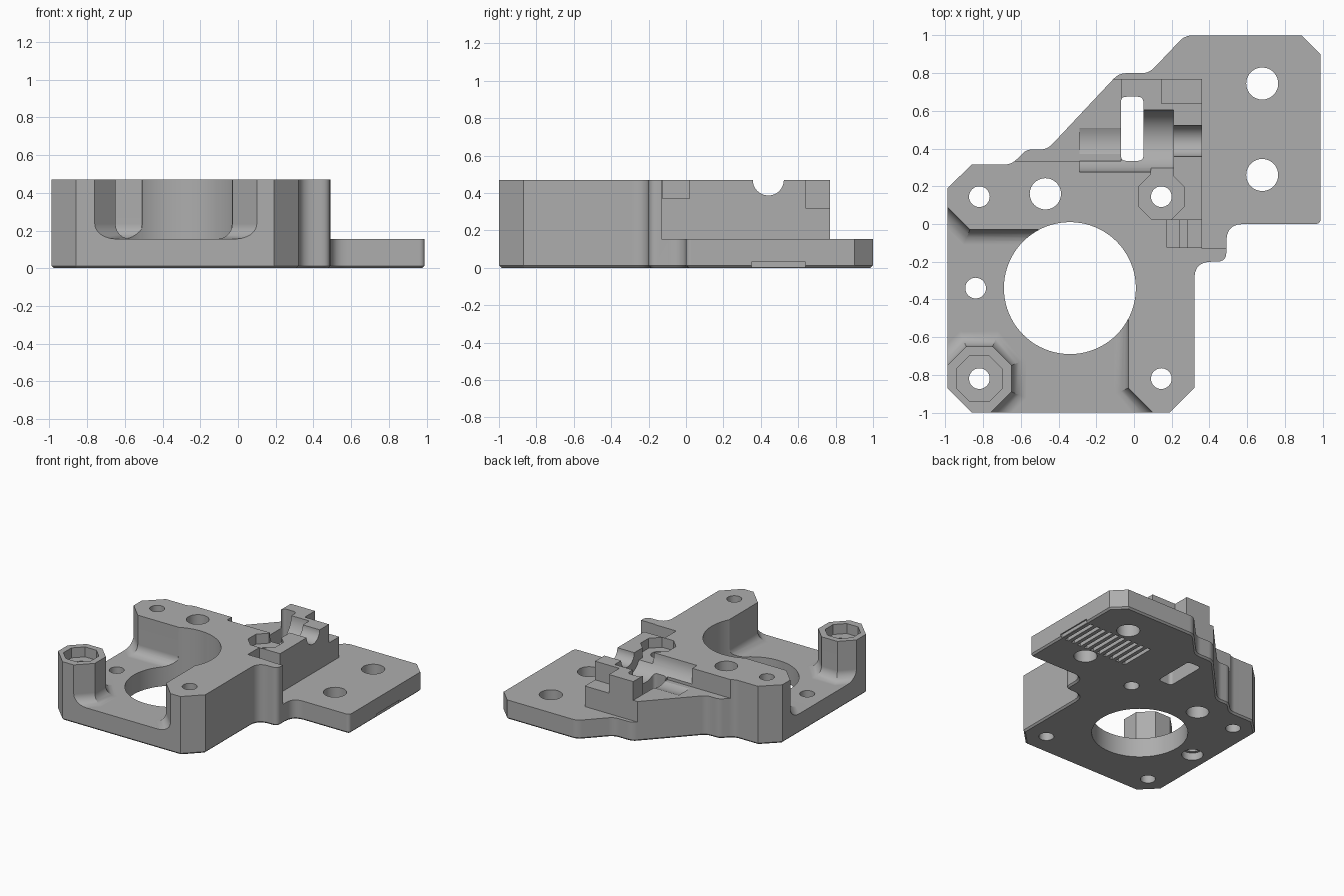
import bpy, bmesh
from math import pi, cos, sin
from mathutils import Vector, Matrix

default = bpy.data.objects.get("Cube")
if default:
    bpy.data.objects.remove(default, do_unlink=True)

TOP, PLATE, STEP = 0.47, 0.155, 0.32
HIGH = 0.6

grey = bpy.data.materials.new("plain_grey")
grey.use_nodes = True
grey.diffuse_color = (0.42, 0.42, 0.42, 1)
grey.node_tree.nodes["Principled BSDF"].inputs["Base Color"].default_value = (0.42, 0.42, 0.42, 1)


def rounded(points, steps=5):
    """Round polygon corners; each point is x, y and an optional setback."""
    out = []
    n = len(points)
    for i, p in enumerate(points):
        c = Vector(p[:2])
        if len(p) < 3:
            out.append(c)
            continue
        a = c + (Vector(points[i - 1][:2]) - c).normalized() * p[2]
        b = c + (Vector(points[(i + 1) % n][:2]) - c).normalized() * p[2]
        for k in range(steps + 1):
            t = k / steps
            out.append(a * (1 - t) ** 2 + c * 2 * t * (1 - t) + b * t * t)
    return out


def prism(name, points, z0, z1=HIGH, bevel=0, segments=1):
    """Extrude a polygon upward, optionally bevelling its bottom rim."""
    bm = bmesh.new()
    bottom = bm.faces.new([bm.verts.new((p[0], p[1], z0)) for p in points])
    lift = bmesh.ops.extrude_face_region(bm, geom=[bottom], use_keep_orig=True)
    for v in lift["geom"]:
        if isinstance(v, bmesh.types.BMVert):
            v.co.z = z1
    bmesh.ops.recalc_face_normals(bm, faces=bm.faces)
    if bevel:
        rim = [e for e in bm.edges if all(abs(v.co.z - z0) < 1e-5 for v in e.verts)]
        bmesh.ops.bevel(bm, geom=rim, offset=bevel, segments=segments,
                        profile=0.5, affect='EDGES', clamp_overlap=True)
        bmesh.ops.recalc_face_normals(bm, faces=bm.faces)
    return link(name, bm)


def link(name, bm):
    mesh = bpy.data.meshes.new(name)
    bm.to_mesh(mesh)
    bm.free()
    obj = bpy.data.objects.new(name, mesh)
    bpy.context.collection.objects.link(obj)
    return obj


def box(name, x0, x1, y0, y1, z0, z1=HIGH):
    return prism(name, [(x0, y0), (x1, y0), (x1, y1), (x0, y1)], z0, z1)


def ring(x, y, r, n, turn=0):
    return [(x + r * cos(turn + 2 * pi * i / n), y + r * sin(turn + 2 * pi * i / n)) for i in range(n)]


def trough(name, x0, x1, y, r):
    """Cylinder lying along x, centred on the top surface."""
    bm = bmesh.new()
    bmesh.ops.create_cone(bm, cap_ends=True, segments=48, radius1=r, radius2=r, depth=x1 - x0,
                          matrix=Matrix.Translation(((x0 + x1) / 2, y, TOP)) @ Matrix.Rotation(pi / 2, 4, 'Y'))
    return link(name, bm)


# Full-height body with a chamfered underside
outline = rounded([
    (-0.99, -0.87), (-0.86, -1), (0.19, -1), (0.32, -0.87), (0.32, -0.2, 0.09),
    (0.49, -0.2, 0.05), (0.49, 0, 0.09), (0.99, 0, 0.03), (0.99, 0.9), (0.89, 1),
    (0.27, 1, 0.04), (0.08, 0.8, 0.04), (-0.08, 0.8, 0.04), (-0.46, 0.395, 0.04),
    (-0.57, 0.395, 0.03), (-0.65, 0.315, 0.04), (-0.86, 0.315), (-0.99, 0.19)])
body = prism("mounting_bracket", outline, 0, TOP, bevel=0.013)
body.data.materials.append(grey)

cutters = []
cut = cutters.append

# Motor pocket, filleted at its floor and running round the corner post
cut(prism("pocket", [
    (-1.1, 0.2), (-1.1, -0.86), (-0.89, -0.65), (-0.75, -0.65), (-0.65, -0.75),
    (-0.65, -0.89), (-0.86, -1.1), (0.2, -1.1), (-0.03, -0.87), (-0.03, -0.51),
    (-0.51, -0.03), (-0.87, -0.03)], PLATE, HIGH, bevel=0.08, segments=6))
cut(prism("motor_opening", ring(-0.34, -0.34, 0.35, 80), -0.1))

# Low mounting flange and the steps beside the raised block
cut(prism("flange_space", [(0.36, -0.13), (1.1, -0.13), (1.1, 1.1), (0.36, 1.1)], PLATE))
cut(box("rear_space", -0.2, 0.5, 0.77, 1.1, PLATE))
cut(box("rear_step", 0.145, 0.4, 0.64, 0.8, STEP))
cut(prism("side_ledge", [(-0.8, 0.335), (-0.07, 0.335), (-0.07, 0.9), (-0.8, 0.9)], STEP))
cut(box("front_ledge", 0.175, 0.4, -0.125, 0.02, 0.37))
cut(box("ledge_slot", 0.24, 0.28, -0.125, 0.02, 0.34))

# Rounded troughs and the slot through the plate
cut(trough("wide_trough", -0.29, 0.21, 0.44, 0.165))
cut(trough("narrow_trough", 0.15, 0.4, 0.44, 0.083))
slot = [(-0.07, 0.335, 0.03), (0.05, 0.335, 0.03), (0.05, 0.675, 0.03), (-0.07, 0.675, 0.03)]
cut(prism("through_slot", rounded(slot), -0.1))

# Octagonal nut seats
for i, (x, y) in enumerate([(-0.82, -0.82), (0.145, 0.145)]):
    cut(prism(f"nut_seat_{i}", ring(x, y, 0.132, 8, pi / 8), 0.39))
cut(box("nut_entry", 0.09, 0.21, 0.2, 0.32, 0.39))

# Round holes
for i, (x, y, r) in enumerate([
        (-0.82, 0.145, 0.055), (-0.82, -0.82, 0.055), (0.145, -0.82, 0.055), (0.145, 0.145, 0.055),
        (-0.84, -0.34, 0.055), (-0.47, 0.16, 0.083), (0.68, 0.26, 0.085), (0.68, 0.745, 0.085)]):
    cut(prism(f"hole_{i}", ring(x, y, r, 32), -0.1))
cut(prism("counterbore", ring(-0.84, -0.34, 0.078, 32), -0.1, 0.06))

# Grip grooves under the flange
for i in range(11):
    x = 0.38 + i * 0.06
    cut(box(f"grip_groove_{i}", x, x + 0.03, 0.35, 0.64, -0.1, 0.03))

# Carve everything out, then drop the cutters
for c in cutters:
    c.hide_render = True
    mod = body.modifiers.new(c.name, 'BOOLEAN')
    mod.operation = 'DIFFERENCE'
    mod.solver = 'EXACT'
    mod.object = c
graph = bpy.context.evaluated_depsgraph_get()
carved = bpy.data.meshes.new_from_object(body.evaluated_get(graph))
body.modifiers.clear()
body.data = carved
for c in cutters:
    bpy.data.objects.remove(c, do_unlink=True)
body.data.materials.clear()
body.data.materials.append(grey)
for face in body.data.polygons:
    face.material_index = 0

# Smooth the curved walls, keep the edges sharp
bpy.ops.object.select_all(action='DESELECT')
body.select_set(True)
bpy.context.view_layer.objects.active = body
bpy.ops.object.shade_smooth_by_angle(angle=pi / 7)
weighted = body.modifiers.new("even_normals", 'WEIGHTED_NORMAL')
weighted.keep_sharp = True
